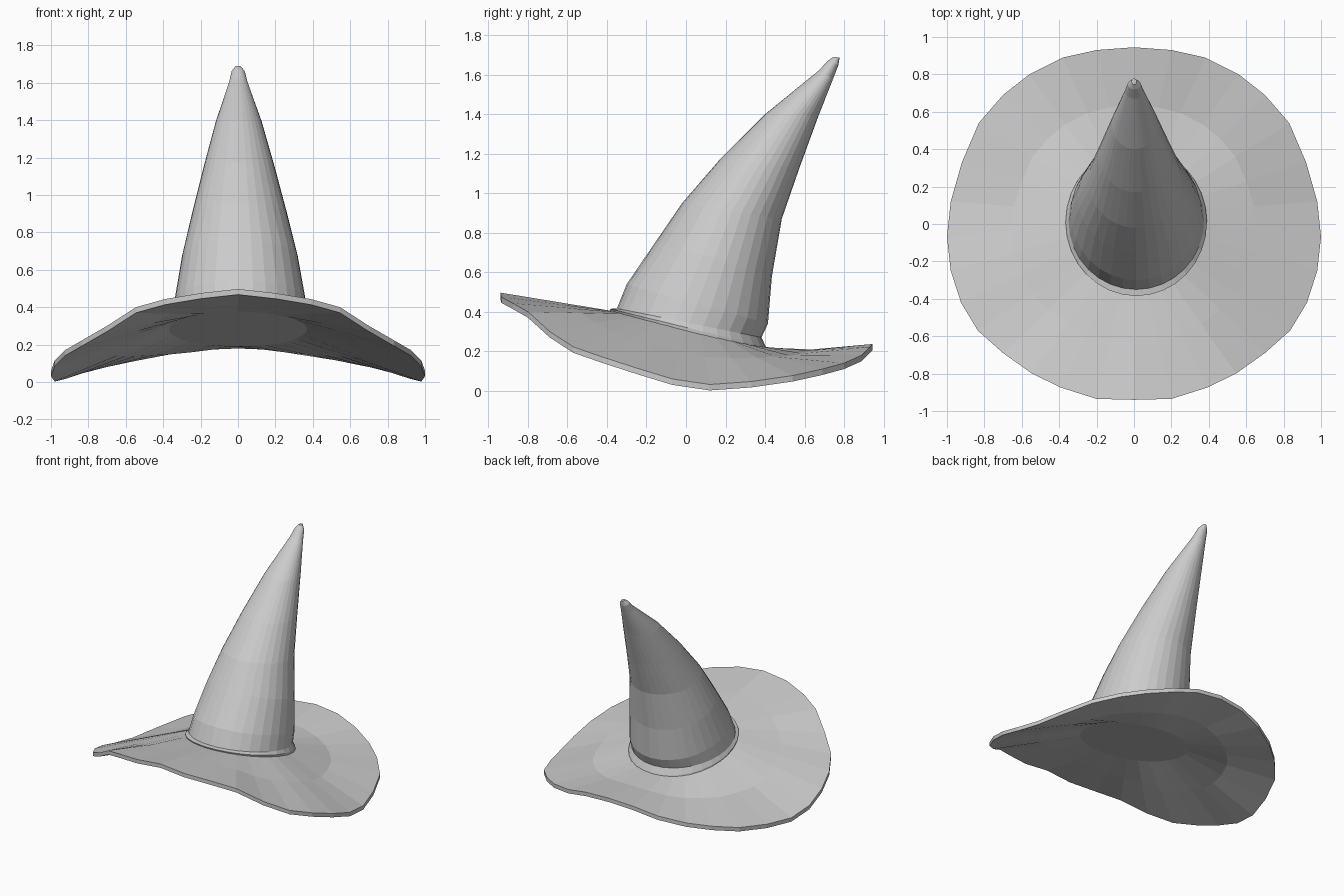
import bpy, bmesh
from math import sin, cos, pi

if "Cube" in bpy.data.objects:
    bpy.data.objects.remove(bpy.data.objects["Cube"])

N = 32


def loft(name, rings):
    """Skin a stack of equal-length rings and close both ends."""
    bm = bmesh.new()
    loops = [[bm.verts.new(p) for p in ring] for ring in rings]
    for a, b in zip(loops, loops[1:]):
        for i in range(N):
            j = (i + 1) % N
            bm.faces.new((a[i], a[j], b[j], b[i]))
    for end in (loops[0], loops[-1]):
        c = sum((v.co for v in end), end[0].co * 0) / N
        hub = bm.verts.new(c)
        for i in range(N):
            bm.faces.new((end[i], end[(i + 1) % N], hub))
    bmesh.ops.recalc_face_normals(bm, faces=bm.faces)
    mesh = bpy.data.meshes.new(name)
    bm.to_mesh(mesh)
    bm.free()
    obj = bpy.data.objects.new(name, mesh)
    bpy.context.collection.objects.link(obj)
    return obj


# Brim: half of the wavy outer edge, back to front (x, y, top z), mirrored
half = [(0, .945, .237), (.2, .93, .222), (.38, .89, .18), (.56, .8, .14),
        (.7, .69, .11), (.83, .54, .077), (.92, .33, .047), (.98, .12, .032),
        (1, -.07, .06), (.98, -.25, .115), (.925, -.42, .17),
        (.835, -.57, .222), (.7, -.69, .3), (.545, -.8, .4),
        (.39, -.875, .443), (.2, -.935, .475), (0, -.94, .497)]
rim = half + [(-x, y, z) for x, y, z in half[-2:0:-1]]
inner = []
for k in range(N):
    a = 2 * pi * k / N
    x, y = .37 * sin(a), .38 * cos(a)
    inner.append((x, y, .312 - .245 * y))
mid = []
for k, (p, q) in enumerate(zip(inner, rim)):
    x, y, z = (u * .55 + v * .45 for u, v in zip(p, q))
    mid.append((x, y, z - .018 * max(0, cos(2 * pi * k / N))))


def lower(ring):
    return [(x, y, z - .03) for x, y, z in ring]


loft("brim", [lower(inner), lower(mid), lower(rim), rim, mid, inner])

# Crown: tilted rings given by front (y, z), back (y, z) and half width
sections = [(-.375, .385, .415, .19, .375),
            (-.385, .415, .405, .222, .378),
            (-.35, .417, .382, .27, .362),
            (-.30, .54, .415, .34, .35),
            (-.15, .76, .435, .58, .31),
            (-.02, .95, .485, .87, .252),
            (.17, 1.17, .575, 1.13, .19),
            (.40, 1.40, .67, 1.39, .122),
            (.67, 1.62, .745, 1.58, .05),
            (.72, 1.672, .772, 1.65, .035),
            (.745, 1.69, .778, 1.688, .013)]
crown = []
for fy, fz, by, bz, w in sections:
    ring = []
    for k in range(N):
        a = 2 * pi * k / N
        t = (1 + cos(a)) / 2
        ring.append((.012 * w / .37 + w * sin(a), fy + (by - fy) * t, fz + (bz - fz) * t))
    crown.append(ring)
loft("crown", crown)
